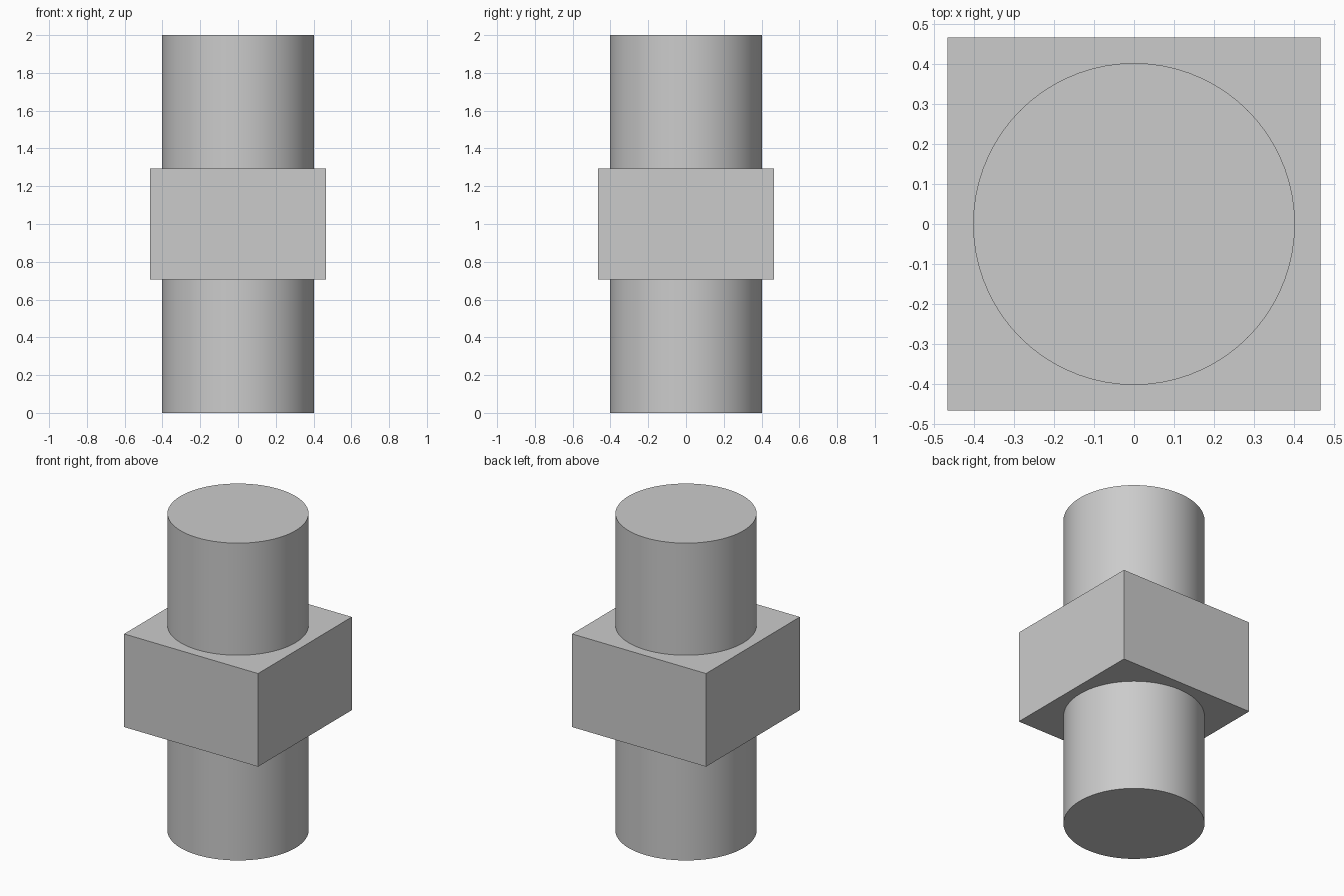
import bpy
import math

cube = bpy.data.objects.get("Cube")
if cube:
    bpy.data.objects.remove(cube, do_unlink=True)

LENGTH, RADIUS = 2.0, 0.403
COLLAR_WIDTH, COLLAR_HEIGHT = 0.934, 0.587

# Single plain grey
grey = bpy.data.materials.new("plain grey")
grey.use_nodes = True
colour = (0.6, 0.6, 0.6, 1)
grey.diffuse_color = colour
grey.node_tree.nodes["Principled BSDF"].inputs["Base Color"].default_value = colour

# Square collar around the middle
bpy.ops.mesh.primitive_cube_add(size=1, location=(0, 0, LENGTH / 2))
collar = bpy.context.object
collar.name = "square_collar"
collar.scale = (COLLAR_WIDTH, COLLAR_WIDTH, COLLAR_HEIGHT)
bpy.ops.object.transform_apply(location=False, rotation=False, scale=True)
collar.data.materials.append(grey)

# Round shaft running the full height
bpy.ops.mesh.primitive_cylinder_add(vertices=72, radius=RADIUS, depth=LENGTH,
                                    location=(0, 0, LENGTH / 2))
shaft = bpy.context.object
shaft.name = "shaft_with_collar"
shaft.data.materials.append(grey)

# Fuse the collar onto the shaft as one solid
union = shaft.modifiers.new("fuse collar", 'BOOLEAN')
union.operation = 'UNION'
union.solver = 'EXACT'
union.object = collar
bpy.ops.object.modifier_apply(modifier=union.name)
bpy.data.objects.remove(collar, do_unlink=True)

# Smooth round walls with crisp edges
bpy.ops.object.shade_smooth_by_angle(angle=math.radians(30))
